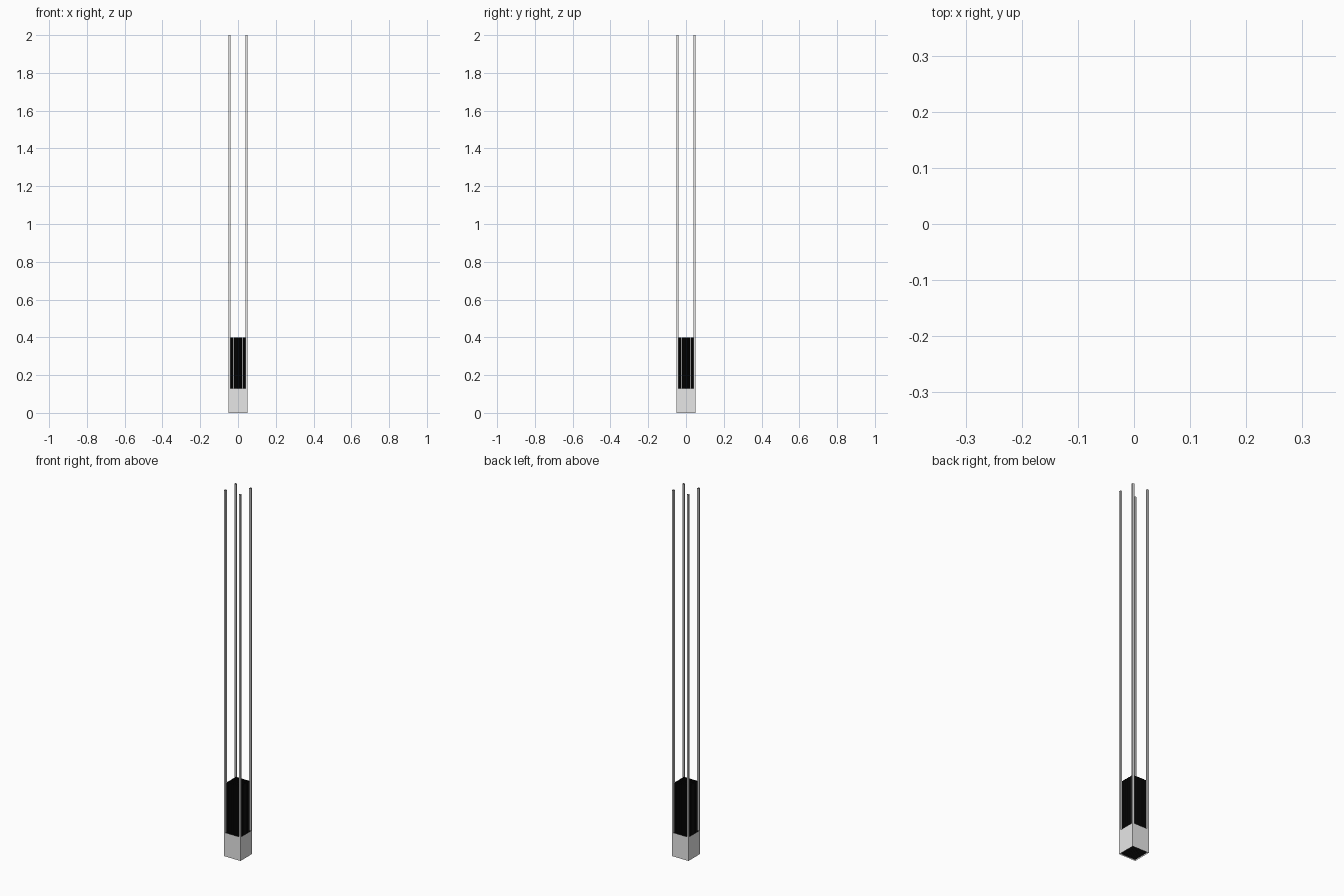
import bpy, bmesh
import math

if "Cube" in bpy.data.objects:
    bpy.data.objects.remove(bpy.data.objects["Cube"])

H = 0.05        # half width of the whole frame
POST = 0.01     # post thickness
BASE = 0.13     # height of the skirt
TOP = 0.40      # height of the rod bundle
R = 0.0425      # half width of the rod bundle
N = 17          # rods per row


def material(name, value):
    m = bpy.data.materials.new(name)
    m.diffuse_color = (value, value, value, 1)
    m.use_nodes = True
    m.node_tree.nodes["Principled BSDF"].inputs["Base Color"].default_value = m.diffuse_color
    return m


light_grey = material("light grey", 0.8)
black = material("black", 0.004)


def add_tube(bm, x, y, radius, z0, z1, sides, turn=0.0):
    # open-ended upright prism: walls only, no caps
    rings = []
    for z in (z0, z1):
        rings.append([bm.verts.new((x + radius * math.cos(turn + 2 * math.pi * i / sides),
                                    y + radius * math.sin(turn + 2 * math.pi * i / sides), z))
                      for i in range(sides)])
    low, high = rings
    for i in range(sides):
        j = (i + 1) % sides
        bm.faces.new((low[i], low[j], high[j], high[i]))


def finish(bm, name, mat):
    me = bpy.data.meshes.new(name)
    bm.to_mesh(me)
    bm.free()
    me.materials.append(mat)
    ob = bpy.data.objects.new(name, me)
    bpy.context.collection.objects.link(ob)
    return ob


DIAG = math.sqrt(2)
QUARTER = math.pi / 4

# four tall square corner posts
for sx, nx in ((-1, "left"), (1, "right")):
    for sy, ny in ((-1, "front"), (1, "back")):
        bm = bmesh.new()
        add_tube(bm, sx * (H - POST / 2), sy * (H - POST / 2), POST / 2 * DIAG,
                 BASE, 2.0, 4, QUARTER)
        finish(bm, f"{ny}_{nx}_post", light_grey)

# open square skirt around the foot
bm = bmesh.new()
add_tube(bm, 0, 0, H * DIAG, 0, BASE, 4, QUARTER)
finish(bm, "base_skirt", light_grey)

# dense bundle of thin black rods inside the frame
bm = bmesh.new()
pitch = 2 * R / N
for i in range(N):
    for j in range(N):
        add_tube(bm, -R + pitch * (i + 0.5), -R + pitch * (j + 0.5),
                 pitch * 0.52, 0, TOP, 8, math.pi / 8)
finish(bm, "rod_bundle", black)
